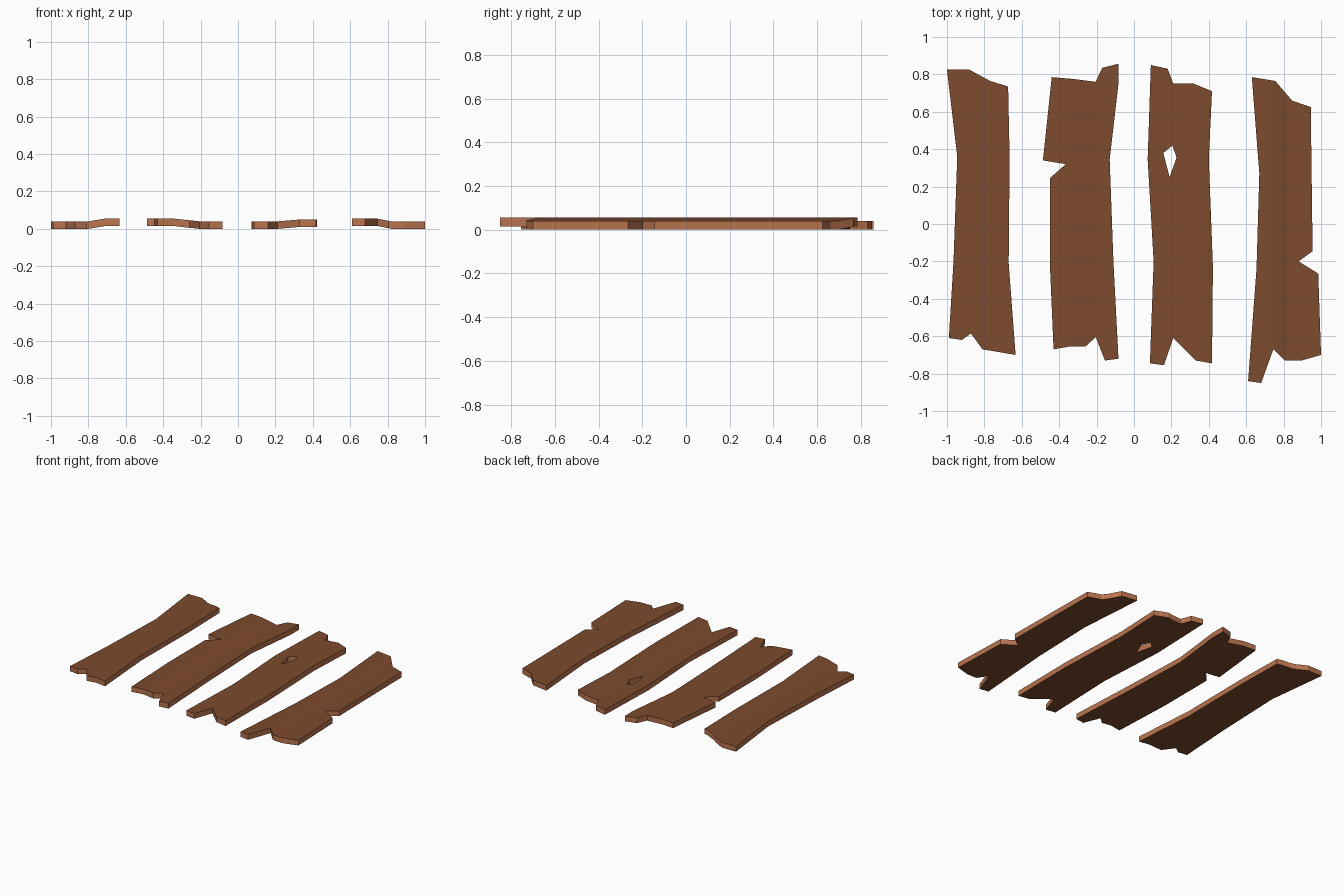
import bpy, bmesh

if "Cube" in bpy.data.objects:
    bpy.data.objects.remove(bpy.data.objects["Cube"])

THICK = 0.04


def material(name, rgb):
    m = bpy.data.materials.new(name)
    m.diffuse_color = (*rgb, 1)
    m.use_nodes = True
    m.node_tree.nodes["Principled BSDF"].inputs["Base Color"].default_value = m.diffuse_color
    return m


wood = material("dark brown wood", (0.205, 0.069, 0.027))
cut_wood = material("light cut wood", (0.479, 0.171, 0.076))


def plank(name, outline, bend, holes=()):
    """Flat outline, creased lengthwise at the two bend lines (x, lift)."""
    bm = bmesh.new()
    for loop in (outline, *holes):
        vs = [bm.verts.new((x, y, 0)) for x, y in loop]
        for a, b in zip(vs, vs[1:] + vs[:1]):
            bm.edges.new((a, b))
    bmesh.ops.triangle_fill(bm, edges=bm.edges[:], use_beauty=True, normal=(0, 0, 1))
    # crease lines
    for x, _ in bend:
        bmesh.ops.bisect_plane(bm, geom=bm.verts[:] + bm.edges[:] + bm.faces[:],
                               dist=1e-5, plane_co=(x, 0, 0), plane_no=(1, 0, 0))
    # thickness
    ext = bmesh.ops.extrude_face_region(bm, geom=bm.faces[:], use_keep_orig=True)
    for g in ext["geom"]:
        if isinstance(g, bmesh.types.BMVert):
            g.co.z = THICK
    bmesh.ops.recalc_face_normals(bm, faces=bm.faces[:])
    # broken and sawn edges are lighter than the faces
    for f in bm.faces:
        f.material_index = 1 if abs(f.normal.z) < 0.5 else 0
    # warp
    (x0, z0), (x1, z1) = bend
    for v in bm.verts:
        t = min(1, max(0, (v.co.x - x0) / (x1 - x0)))
        v.co.z += z0 + (z1 - z0) * t
    me = bpy.data.meshes.new(name)
    bm.to_mesh(me)
    bm.free()
    me.materials.append(wood)
    me.materials.append(cut_wood)
    ob = bpy.data.objects.new(name, me)
    bpy.context.collection.objects.link(ob)


plank("plank_far_left",
      [(-1, .825), (-.88, .825), (-.77, .765), (-.673, .735), (-.665, .36), (-.67, -.21),
       (-.633, -.70), (-.81, -.67), (-.872, -.585), (-.92, -.62), (-.99, -.61),
       (-.965, -.2), (-.945, .36)],
      [(-.80, 0), (-.71, .015)])

plank("plank_left",
      [(-.44, .785), (-.32, .775), (-.205, .76), (-.17, .835), (-.083, .857), (-.083, .75),
       (-.13, .345), (-.11, -.2), (-.083, -.72), (-.155, -.73), (-.205, -.605), (-.26, -.655),
       (-.345, -.655), (-.43, -.67), (-.45, -.21), (-.45, .245), (-.365, .32), (-.487, .34)],
      [(-.345, .015), (-.205, 0)])

plank("plank_right",
      [(.09, .85), (.18, .83), (.21, .75), (.32, .75), (.417, .71), (.40, .345), (.422, -.23),
       (.417, -.745), (.33, -.73), (.21, -.61), (.16, -.755), (.085, -.745), (.105, -.2),
       (.073, .345)],
      [(.21, 0), (.33, .01)],
      holes=[[(.157, .38), (.205, .42), (.228, .355), (.19, .25)]])

plank("plank_far_right",
      [(.63, .785), (.755, .765), (.845, .66), (.945, .625), (.95, .24), (.955, -.145),
       (.88, -.2), (.985, -.265), (1, -.70), (.895, -.73), (.805, -.73), (.745, -.67),
       (.68, -.85), (.61, -.84), (.655, -.24), (.67, .27)],
      [(.745, .015), (.82, 0)])
